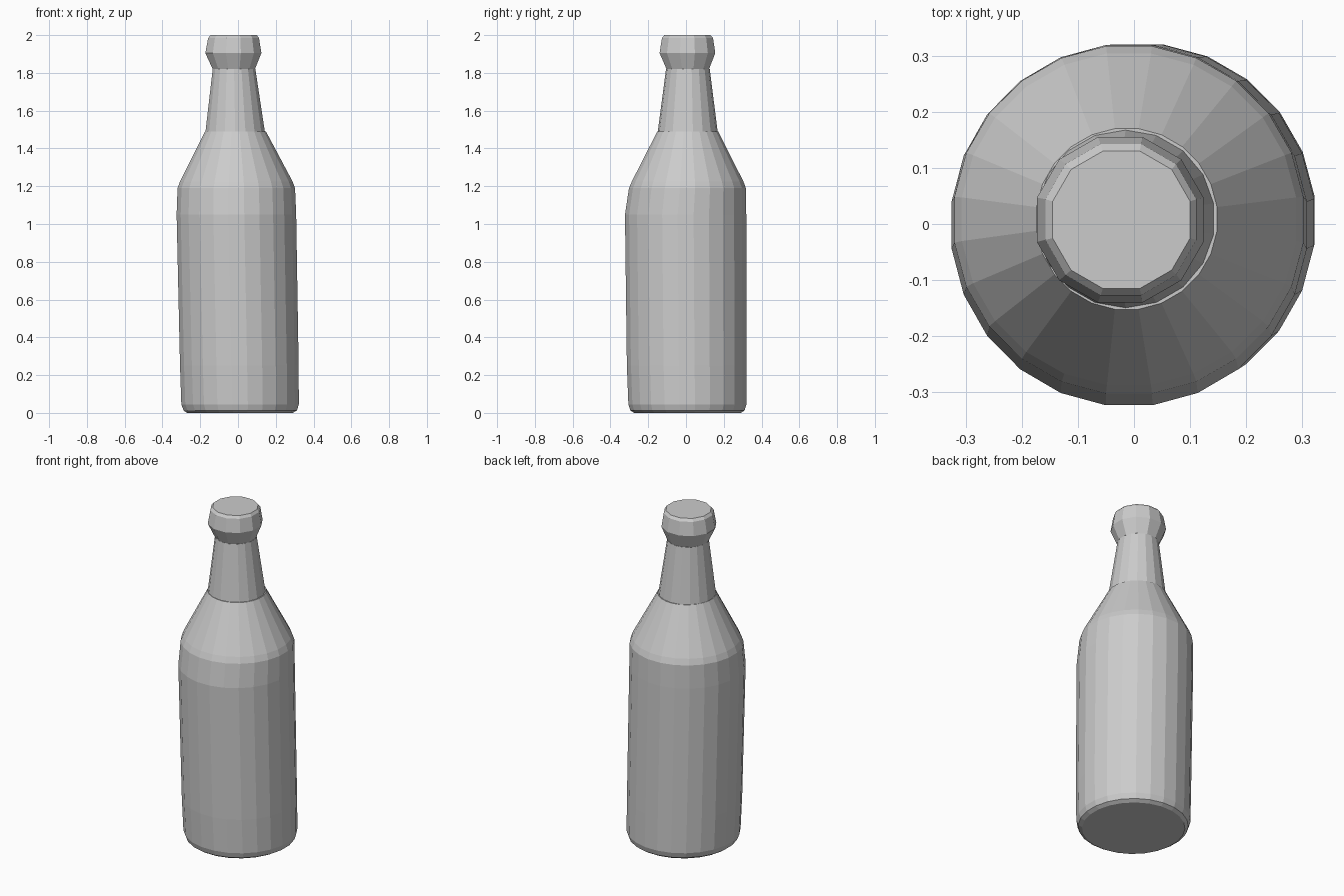
import bpy, bmesh
from math import sin, cos, pi

if "Cube" in bpy.data.objects:
    bpy.data.objects.remove(bpy.data.objects["Cube"])


def loft(name, sides, rings):
    """Stack elliptical rings (z, xmin, xmax, ymin, ymax) into a closed flat-shaded solid."""
    bm = bmesh.new()
    loops = []
    for z, x0, x1, y0, y1 in rings:
        loop = []
        for i in range(sides):
            a = 2 * pi * (i + 0.5) / sides
            k = 1 / cos(pi / sides)
            loop.append(bm.verts.new(((x0 + x1) / 2 + (x1 - x0) / 2 * k * cos(a),
                                      (y0 + y1) / 2 + (y1 - y0) / 2 * k * sin(a), z)))
        loops.append(loop)
    for low, high in zip(loops, loops[1:]):
        for i in range(sides):
            j = (i + 1) % sides
            bm.faces.new((low[i], low[j], high[j], high[i]))
    bm.faces.new(loops[0][::-1])
    bm.faces.new(loops[-1])
    mesh = bpy.data.meshes.new(name)
    bm.to_mesh(mesh)
    bm.free()
    obj = bpy.data.objects.new(name, mesh)
    bpy.context.collection.objects.link(obj)
    return obj


# Main body: rounded base, slightly leaning wall, sloped shoulder
loft("bottle_body", 24, [
    (0.00, -0.27, 0.29, -0.275, 0.29),
    (0.013, -0.288, 0.312, -0.295, 0.31),
    (0.045, -0.30, 0.322, -0.305, 0.32),
    (0.25, -0.307, 0.321, -0.313, 0.32),
    (1.05, -0.325, 0.308, -0.323, 0.319),
    (1.19, -0.32, 0.302, -0.302, 0.317),
    (1.225, -0.307, 0.289, -0.287, 0.304),
    (1.49, -0.174, 0.148, -0.152, 0.17),
])

# Tapered neck
loft("bottle_neck", 18, [
    (1.49, -0.172, 0.142, -0.147, 0.165),
    (1.82, -0.134, 0.092, -0.104, 0.124),
])

# Flared lip with flat top
loft("bottle_lip", 12, [
    (1.82, -0.134, 0.09, -0.103, 0.122),
    (1.905, -0.173, 0.124, -0.14, 0.155),
    (1.985, -0.158, 0.111, -0.127, 0.143),
    (2.00, -0.145, 0.10, -0.115, 0.13),
])
